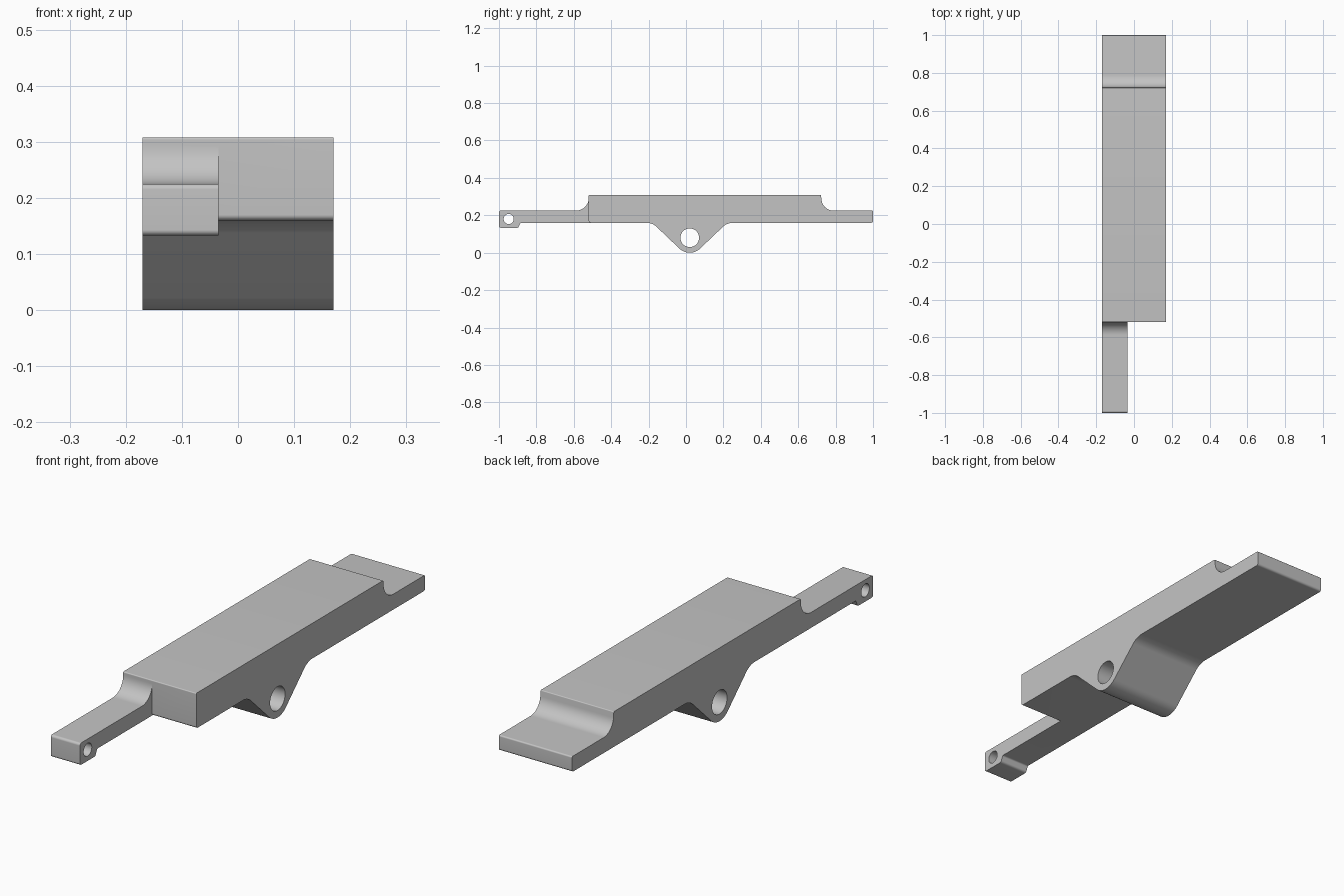
import bpy, bmesh, math
from mathutils import Vector

cube = bpy.data.objects.get("Cube")
if cube:
    bpy.data.objects.remove(cube, do_unlink=True)

grey = bpy.data.materials.new("light_grey")
grey.use_nodes = True
colour = (0.55, 0.55, 0.55, 1)
grey.diffuse_color = colour
grey.node_tree.nodes["Principled BSDF"].inputs["Base Color"].default_value = colour


def rounded(corners, steps=12):
    """Round each (y, z, radius) corner of a closed profile with a tangent arc."""
    pts = []
    n = len(corners)
    for i, (y, z, r) in enumerate(corners):
        p = Vector((y, z))
        if r == 0:
            pts.append(p)
            continue
        a = (Vector(corners[i - 1][:2]) - p).normalized()
        b = (Vector(corners[(i + 1) % n][:2]) - p).normalized()
        half = a.angle(b) / 2
        centre = p + (a + b).normalized() * (r / math.sin(half))
        start = p + a * (r / math.tan(half)) - centre
        end = p + b * (r / math.tan(half)) - centre
        sweep = math.pi - 2 * half
        for k in range(steps + 1):
            t = k / steps
            pts.append(centre + (start * math.sin((1 - t) * sweep)
                                 + end * math.sin(t * sweep)) / math.sin(sweep))
    return pts


def extrude_x(name, points, x0, x1):
    """Extrude a side profile across the width."""
    bm = bmesh.new()
    face = bm.faces.new([bm.verts.new((x0, p[0], p[1])) for p in points])
    ext = bmesh.ops.extrude_face_region(bm, geom=[face])
    verts = [v for v in ext["geom"] if isinstance(v, bmesh.types.BMVert)]
    bmesh.ops.translate(bm, verts=verts, vec=(x1 - x0, 0, 0))
    bmesh.ops.recalc_face_normals(bm, faces=bm.faces)
    mesh = bpy.data.meshes.new(name)
    bm.to_mesh(mesh)
    bm.free()
    mesh.materials.append(grey)
    obj = bpy.data.objects.new(name, mesh)
    bpy.context.collection.objects.link(obj)
    return obj


def combine(target, other, operation):
    """Apply a boolean and remove the helper."""
    bpy.context.view_layer.objects.active = target
    mod = target.modifiers.new(operation, "BOOLEAN")
    mod.operation, mod.object, mod.solver = operation, other, "EXACT"
    bpy.ops.object.modifier_apply(modifier=mod.name)
    bpy.data.objects.remove(other, do_unlink=True)


def drill(target, y, z, radius):
    circle = [(y + radius * math.cos(math.tau * k / 40),
               z + radius * math.sin(math.tau * k / 40)) for k in range(40)]
    combine(target, extrude_x("hole_cutter", circle, -0.3, 0.3), "DIFFERENCE")


TOP, STEP, UNDER, FRONT = 0.308, 0.225, 0.16, -0.52

# Main plate with the thin rear tongue and the pivot lug beneath
body = extrude_x("pivot_plate", rounded([
    (FRONT, UNDER, 0.01),
    (-0.18, UNDER, 0.08),
    (0.02, -0.0305, 0.08),
    (0.22, UNDER, 0.08),
    (1, UNDER, 0.01),
    (1, STEP, 0.006),
    (0.73, STEP, 0.065),
    (0.722, TOP, 0.004),
    (FRONT, TOP, 0.004),
]), -0.17, 0.17)

# Narrow front arm with a filleted root and an end pad
arm = extrude_x("front_arm", rounded([
    (-1, 0.133, 0.01),
    (-0.897, 0.133, 0.012),
    (-0.885, UNDER, 0.008),
    (-0.45, UNDER, 0),
    (-0.45, 0.3, 0),
    (FRONT, 0.3, 0),
    (FRONT, STEP, 0.068),
    (-1, STEP, 0.01),
]), -0.17, -0.035)
combine(body, arm, "UNION")

# Pivot hole and arm end hole
drill(body, 0.02, 0.08, 0.05)
drill(body, -0.948, 0.18, 0.027)

bpy.ops.object.select_all(action="DESELECT")
body.select_set(True)
bpy.context.view_layer.objects.active = body
bpy.ops.object.shade_smooth_by_angle(angle=math.radians(30))
